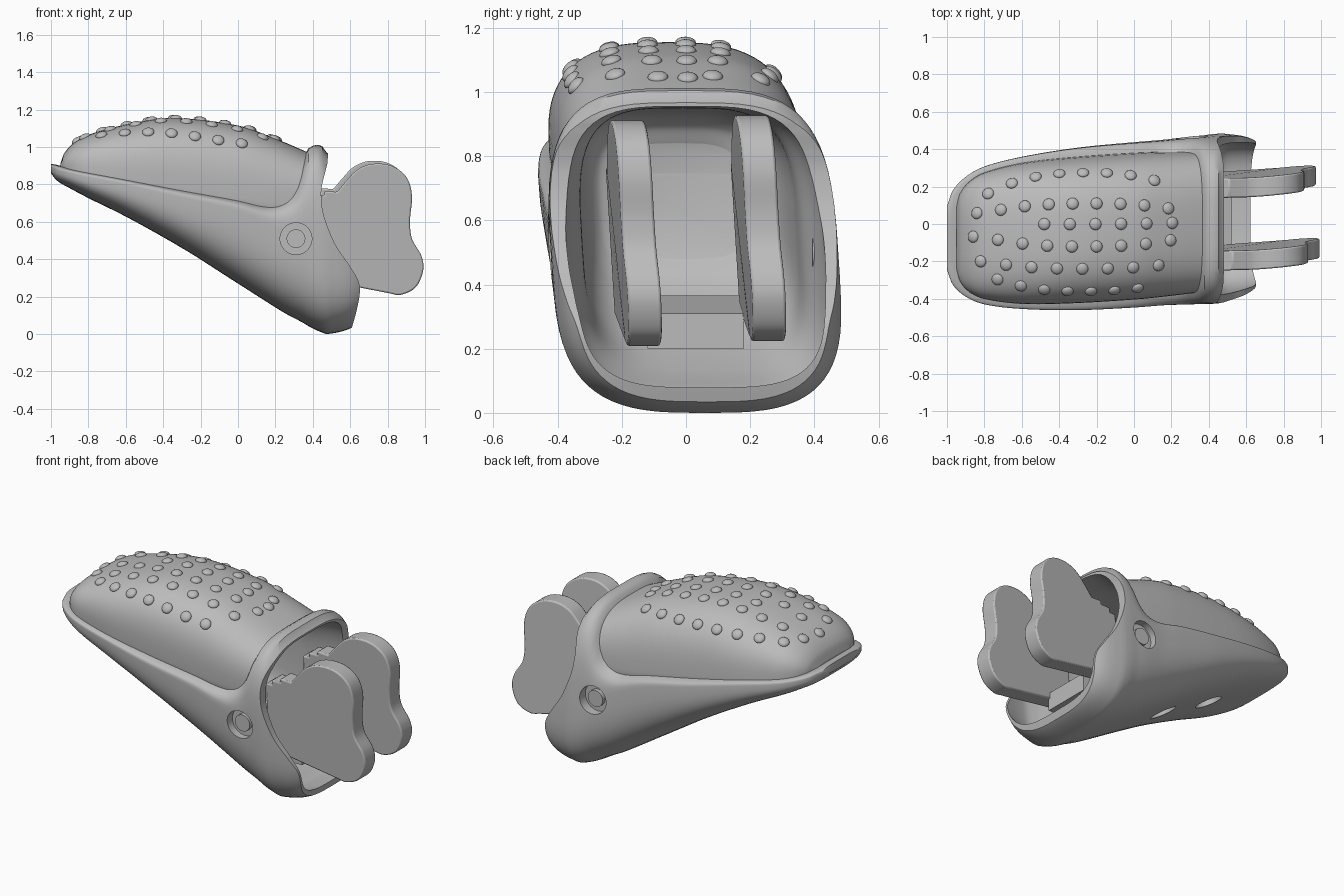
import bpy, bmesh, math
from mathutils import Vector

cube = bpy.data.objects.get("Cube")
if cube:
    bpy.data.objects.remove(cube, do_unlink=True)

grey = bpy.data.materials.new("plain grey")
grey.use_nodes = True
grey.diffuse_color = (0.5, 0.5, 0.5, 1)
grey.node_tree.nodes["Principled BSDF"].inputs["Base Color"].default_value = grey.diffuse_color


# ---------- helpers ----------
def add_object(name, bm):
    bmesh.ops.recalc_face_normals(bm, faces=bm.faces)
    mesh = bpy.data.meshes.new(name)
    bm.to_mesh(mesh)
    bm.free()
    mesh.materials.append(grey)
    obj = bpy.data.objects.new(name, mesh)
    bpy.context.collection.objects.link(obj)
    return obj


def activate(obj):
    bpy.ops.object.select_all(action='DESELECT')
    obj.select_set(True)
    bpy.context.view_layer.objects.active = obj


def finish(obj, degrees=35):
    activate(obj)
    bpy.ops.object.shade_smooth_by_angle(angle=math.radians(degrees))


def cut(obj, cutter):
    cutter.hide_render = True
    mod = obj.modifiers.new("cut", 'BOOLEAN')
    mod.operation = 'DIFFERENCE'
    mod.solver = 'EXACT'
    mod.object = cutter
    activate(obj)
    bpy.ops.object.modifier_apply(modifier=mod.name)


def hermite(p0, p1, m0, m1, t):
    return ((2*t**3 - 3*t**2 + 1) * p0 + (t**3 - 2*t**2 + t) * m0
            + (3*t**2 - 2*t**3) * p1 + (t**3 - t**2) * m1)


def sample(table, x):
    """Smoothly interpolate the columns of a table whose first column is x."""
    last = len(table) - 1
    i = max(k for k in range(last) if k == 0 or table[k][0] <= x)
    h = table[i + 1][0] - table[i][0]

    def slope(k, c):
        a, b = table[max(k - 1, 0)], table[min(k + 1, last)]
        return (b[c] - a[c]) / (b[0] - a[0])

    return [hermite(table[i][c], table[i + 1][c], h * slope(i, c), h * slope(i + 1, c),
                    (x - table[i][0]) / h) for c in range(1, len(table[0]))]


def smooth_path(points, steps=8):
    table = [(i, *p) for i, p in enumerate(points)]
    count = (len(points) - 1) * steps
    return [tuple(sample(table, i / steps)) for i in range(count + 1)]


def centre_y(x, z):
    """The whole form is slightly turned and leaning."""
    return 0.055 * x - 0.06 * (z - 0.55)


def loft(name, table, low_power, high_power, rings=80, sides=72):
    """Superellipse sections; columns: x, half width, bottom, widest height, top."""
    bm = bmesh.new()
    start, end = table[0][0], table[-1][0]
    loops = []
    for r in range(rings + 1):
        x = start + (end - start) * (1 - math.cos(math.pi * r / rings)) / 2
        half, low, mid, high = sample(table, x)
        loop = []
        for s in range(sides):
            c, d = math.cos(math.tau * s / sides), math.sin(math.tau * s / sides)
            power = 2 / (high_power if d > 0 else low_power)
            reach = high - mid if d > 0 else mid - low
            z = mid + math.copysign(abs(d) ** power, d) * reach
            y = centre_y(x, z) + math.copysign(abs(c) ** power, c) * half
            loop.append(bm.verts.new((x, y, z)))
        loops.append(loop)
    for a, b in zip(loops, loops[1:]):
        for s in range(sides):
            t = (s + 1) % sides
            bm.faces.new((a[s], a[t], b[t], b[s]))
    bm.faces.new(loops[0])
    bm.faces.new(loops[-1])
    return add_object(name, bm)


def prism(name, outline, half, place_y):
    """Extrude an x-z outline through y."""
    bm = bmesh.new()
    near, far = [[bm.verts.new((x, place_y(x, z) + side * half, z)) for x, z in outline]
                 for side in (-1, 1)]
    bm.faces.new(near)
    bm.faces.new(far)
    for i in range(len(outline)):
        j = (i + 1) % len(outline)
        bm.faces.new((near[i], near[j], far[j], far[i]))
    return add_object(name, bm)


def cylinder(name, centre, radius, depth, axis):
    bm = bmesh.new()
    bmesh.ops.create_cone(bm, cap_ends=True, segments=40, radius1=radius, radius2=radius, depth=depth)
    turn = Vector((0, 0, 1)).rotation_difference(Vector(axis)).to_matrix()
    bmesh.ops.transform(bm, matrix=turn.to_4x4(), verts=bm.verts)
    bmesh.ops.translate(bm, vec=centre, verts=bm.verts)
    return add_object(name, bm)


# ---------- shell, dome and hollow ----------
shell_table = [
    (-1, .17, .86, .885, .91), (-.97, .25, .822, .875, .905), (-.9, .32, .78, .86, .888),
    (-.8, .368, .727, .84, .87), (-.6, .406, .628, .8, .835), (-.3, .433, .46, .73, .78),
    (0, .44, .27, .66, .73), (.16, .44, .168, .59, .705), (.25, .443, .112, .55, .735),
    (.31, .445, .08, .52, .815), (.34, .445, .065, .5, .91), (.37, .445, .046, .49, .985),
    (.41, .447, .025, .46, 1.01), (.45, .447, .008, .44, 1.005), (.48, .445, 0, .43, .965),
    (.6, .42, .03, .4, .93), (.7, .37, .1, .38, .9)]
dome_table = [
    (-.95, .17, .85, .88, .91), (-.93, .235, .84, .88, .965), (-.88, .295, .82, .875, 1.02),
    (-.8, .337, .8, .86, 1.065), (-.6, .375, .76, .83, 1.12), (-.35, .388, .71, .79, 1.155),
    (0, .39, .65, .73, 1.115), (.2, .383, .62, .7, 1.045), (.4, .37, .6, .68, .96)]
hollow_table = [
    (-.1, .2, .48, .65, .84), (-.07, .26, .42, .64, .89), (0, .3, .35, .62, .93),
    (.15, .33, .23, .57, .945), (.31, .345, .135, .5, .95), (.42, .385, .085, .46, .955),
    (.5, .402, .055, .44, .955), (.7, .375, .1, .4, .955)]
DOME_POWER = 2.9
shell = loft("shell", shell_table, 3.2, 3.5)
dome = loft("dome", dome_table, 4, DOME_POWER)
hollow = loft("hollow_cutter", hollow_table, 3.6, 3.6)

# curved cut of the open end
rim = smooth_path([(.48, 1.1), (.48, .94), (.47, .88), (.452, .81), (.445, .74), (.46, .63), (.52, .48),
                   (.6, .36), (.65, .26), (.635, .13), (.58, -.06)])
rim_cutter = prism("rim_cutter", rim + [(1.3, -.06), (1.3, 1.1)], 1, lambda x, z: 0)
cutters = [hollow, rim_cutter]
cut(dome, hollow)
cut(shell, hollow)
cut(shell, rim_cutter)

# blind holes underneath
for x in (-.22, -.55):
    hole = cylinder("hole_cutter", (x, -.01, sample(shell_table, x)[1]), .078, .16, (0.5, 0, 1))
    cut(shell, hole)
    cutters.append(hole)

# recessed screws on both sides
for side, word in ((-1, "front"), (1, "back")):
    def at(distance):
        return (.31, centre_y(.31, .51) + side * distance, .51)
    pocket = cylinder("pocket_cutter", at(.45), .085, .12, (0, 1, 0))
    cut(shell, pocket)
    cutters.append(pocket)
    finish(cylinder(word + "_screw_seat", at(.385), .086, .02, (0, 1, 0)))
    finish(cylinder(word + "_screw", at(.4), .05, .04, (0, 1, 0)))

for obj in cutters:
    bpy.data.objects.remove(obj, do_unlink=True)
finish(shell)
finish(dome)


# ---------- bumps over the dome ----------
def dome_point(x, u):
    half, low, mid, high = sample(dome_table, x)
    z = mid + (high - mid) * (1 - abs(u) ** DOME_POWER) ** (1 / DOME_POWER)
    return Vector((x, centre_y(x, z) + u * half, z))


bm = bmesh.new()
# rows: distance across, first x, spacing, count, how far the row's ends draw in
for row_y, first, step, count, draw in (
        (.275, -.78, .127, 8, .45), (.115, -.84, .128, 9, .5), (.005, -.48, .137, 6, 0),
        (-.115, -.86, .132, 9, .4), (-.235, -.82, .136, 8, .15), (-.36, -.73, .125, 7, .25)):
    for i in range(count):
        x = first + i * step
        y = row_y * (1 - draw * min(1, abs((x + .25) / .55) ** 2.5))
        u = (y - centre_y(x, 1.05)) / sample(dome_table, x)[0]
        point, e = dome_point(x, u), 0.01
        normal = (dome_point(x + e, u) - point).cross(dome_point(x, u + e) - point).normalized()
        made = bmesh.ops.create_uvsphere(bm, u_segments=16, v_segments=10, radius=.032)["verts"]
        bmesh.ops.scale(bm, vec=(1, 1, .55), verts=made)
        turn = Vector((0, 0, 1)).rotation_difference(normal).to_matrix()
        bmesh.ops.transform(bm, matrix=turn.to_4x4(), verts=made)
        bmesh.ops.translate(bm, vec=point, verts=made)
finish(add_object("dome_bumps", bm), 60)

# ---------- pair of lobed plates and the block joining them ----------
lobe = smooth_path([(.53, .77), (.58, .83), (.64, .89), (.72, .92), (.82, .91), (.9, .85), (.93, .75),
                    (.92, .62), (.93, .52), (.98, .43), (.99, .35), (.95, .26), (.87, .22), (.8, .23)])
inner_end = [(.36, .315), (.36, .72), (.4, .72), (.4, .75), (.46, .75), (.46, .775)]
for word, base, dx, dz in (("front", -.185, 0, -.01), ("back", .205, -.02, .005)):
    outline = [(x + dx, z + dz) for x, z in lobe + inner_end]
    plate = prism(word + "_plate", outline, .052,
                  lambda x, z: base + .09 * max(0, x - .5) - .06 * (z - .55))
    bevel = plate.modifiers.new("soft_edge", 'BEVEL')
    bevel.width = .008
    bevel.segments = 2
    finish(plate)

prism("joining_block", [(.25, .2), (.52, .2), (.52, .31), (.3, .365), (.05, .365)], .15,
      lambda x, z: .03)
